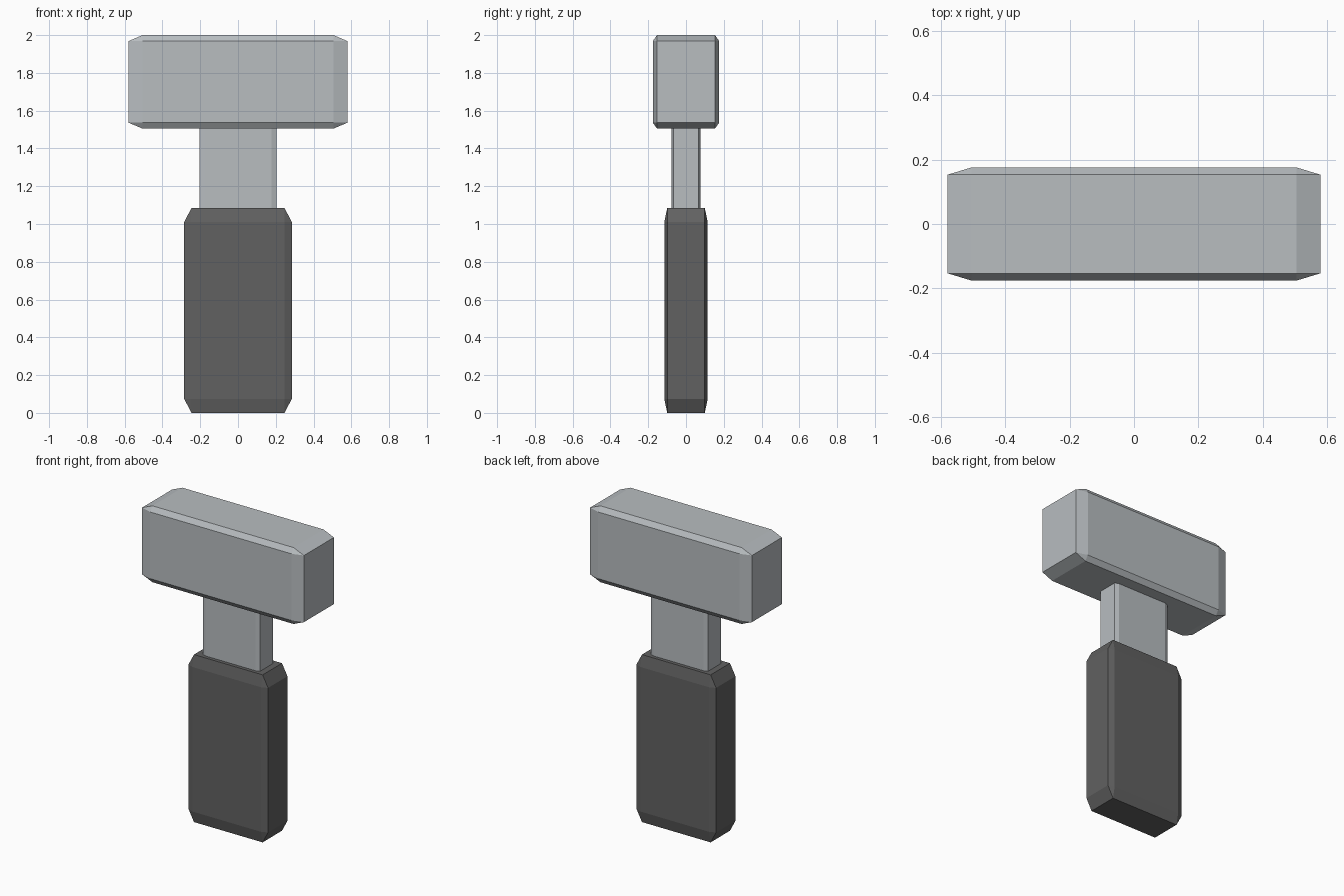
import bpy
import bmesh
from mathutils import Vector

cube = bpy.data.objects.get("Cube")
if cube:
    bpy.data.objects.remove(cube, do_unlink=True)


def make_material(name, rgb):
    mat = bpy.data.materials.new(name)
    mat.use_nodes = True
    colour = (*rgb, 1.0)
    mat.diffuse_color = colour
    bsdf = next(n for n in mat.node_tree.nodes if n.type == "BSDF_PRINCIPLED")
    bsdf.inputs["Base Color"].default_value = colour
    return mat


def chamfered_block(name, half_x, half_y, z_low, z_high, mat, chamfer):
    """Chamfer a unit cube, then stretch it so the chamfers stretch too."""
    bm = bmesh.new()
    bmesh.ops.create_cube(bm, size=2)
    bmesh.ops.bevel(bm, geom=bm.edges[:], offset=chamfer, segments=1,
                    affect="EDGES", offset_type="OFFSET")
    bmesh.ops.scale(bm, verts=bm.verts,
                    vec=Vector((half_x, half_y, (z_high - z_low) / 2)))
    mesh = bpy.data.meshes.new(name)
    bm.to_mesh(mesh)
    bm.free()
    mesh.materials.append(mat)
    obj = bpy.data.objects.new(name, mesh)
    obj.location.z = (z_low + z_high) / 2
    bpy.context.collection.objects.link(obj)
    return obj


steel = make_material("light_steel", (0.48, 0.51, 0.53))
rubber = make_material("dark_grip", (0.12, 0.12, 0.12))

# Grip, neck running into both ends, and the heavy head
chamfered_block("handle_grip", 0.285, 0.115, 0.0, 1.085, rubber, 0.137)
chamfered_block("neck", 0.205, 0.076, 0.95, 1.65, steel, 0.13)
chamfered_block("hammer_head", 0.58, 0.176, 1.505, 2.0, steel, 0.128)
